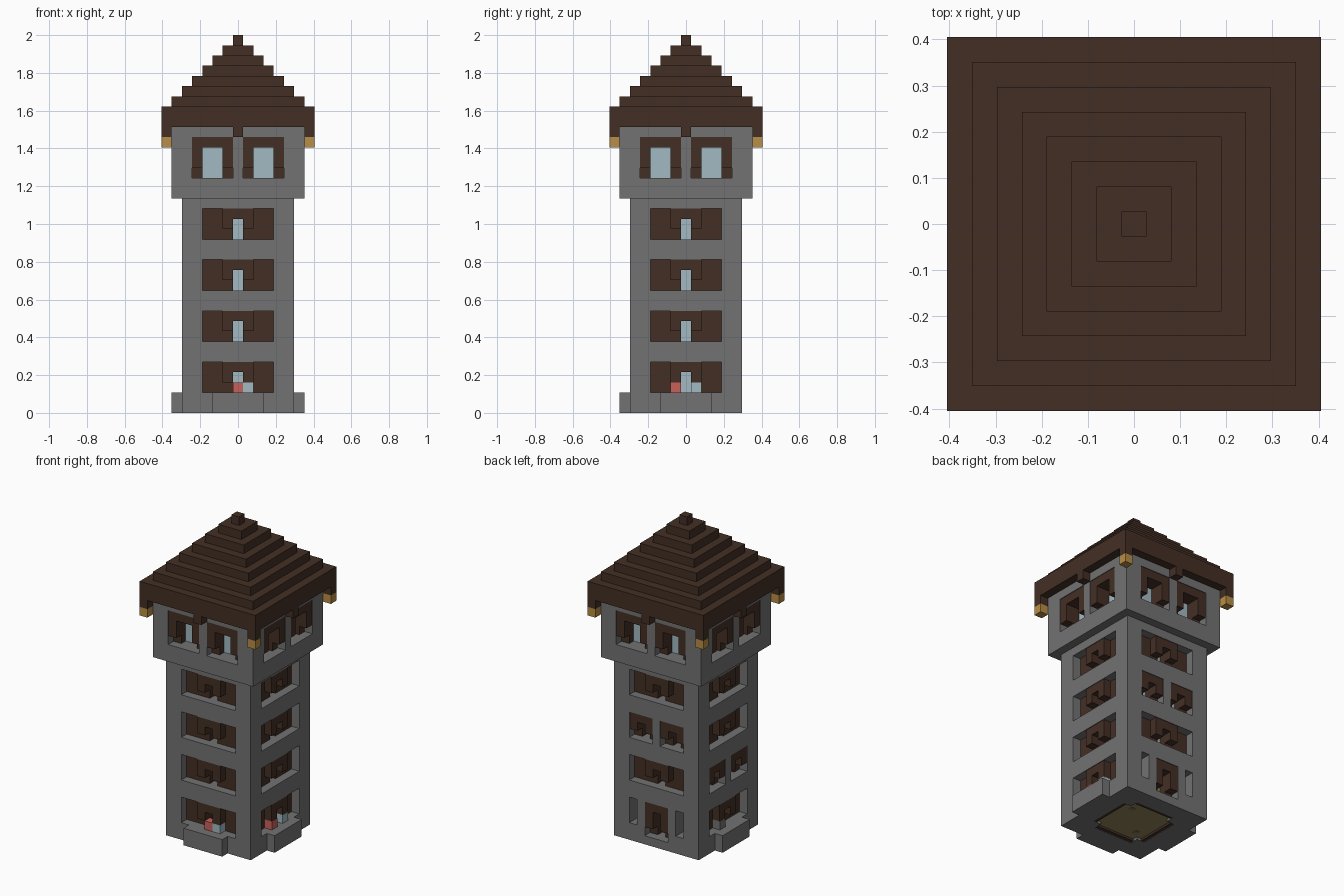
import bpy

V = 2 / 37  # edge of one block

cube = bpy.data.objects.get("Cube")
if cube:
    bpy.data.objects.remove(cube, do_unlink=True)


def material(name, rgb):
    m = bpy.data.materials.new(name)
    m.use_nodes = True
    m.diffuse_color = (*rgb, 1)
    m.node_tree.nodes["Principled BSDF"].inputs["Base Color"].default_value = (*rgb, 1)
    return m


stone = material("grey stone", (0.17, 0.17, 0.17))
wood = material("dark wood", (0.056, 0.028, 0.018))
glass = material("pale glass", (0.36, 0.49, 0.54))
gold = material("lantern gold", (0.48, 0.27, 0.06))
red = material("flower red", (0.58, 0.12, 0.10))
tan = material("floor tan", (0.28, 0.23, 0.09))


def build(name, boxes, mat):
    """One mesh made of boxes given by two opposite corners, in blocks."""
    verts, faces = [], []
    for lo, hi in boxes:
        n = len(verts)
        for z in (lo[2], hi[2]):
            for x, y in ((lo[0], lo[1]), (hi[0], lo[1]), (hi[0], hi[1]), (lo[0], hi[1])):
                verts.append((x * V, y * V, z * V))
        faces += [(n + 3, n + 2, n + 1, n), (n + 4, n + 5, n + 6, n + 7)]
        for i in range(4):
            j = (i + 1) % 4
            faces.append((n + i, n + j, n + 4 + j, n + 4 + i))
    mesh = bpy.data.meshes.new(name)
    mesh.from_pydata(verts, [], faces)
    mesh.materials.append(mat)
    ob = bpy.data.objects.new(name, mesh)
    bpy.context.collection.objects.link(ob)
    return ob


def slab(half, z0, z1):
    return (-half, -half, z0), (half, half, z1)


def on_side(side, half, u0, u1, d0, d1, z0, z1):
    """Box on a wall: u along it, d inward from it. Sides: front, left, back, right."""
    pts = [(u0, d0 - half), (u1, d1 - half)]
    for _ in range(side):
        pts = [(-y, x) for x, y in pts]
    (ax, ay), (bx, by) = pts
    return (min(ax, bx), min(ay, by), z0), (max(ax, bx), max(ay, by), z1)


DEEP = 1.98
body_cuts, gallery_cuts, frames, panes, tan_boxes = [], [], [], [], []


def arch(side, half, u, w, z, h, slit, slit_h, pane):
    """Recessed wooden arch with a projecting hood and a pane behind its slit."""
    a, b, s = u - w / 2, u + w / 2, slit / 2
    for d0, d1, base in ((1, DEEP, z), (0.08, 1, z + 1)):
        frames.append(on_side(side, half, a, u - s, d0, d1, base, z + h))
        frames.append(on_side(side, half, u + s, b, d0, d1, base, z + h))
        frames.append(on_side(side, half, u - s, u + s, d0, d1, z + slit_h, z + h))
    pane.append(on_side(side, half, u - s, u + s, 1.8, DEEP, z, z + slit_h))


# Tower windows and door
for side in range(4):
    for z in (2, 7, 12, 17):
        if (side, z) == (2, 2):
            body_cuts.append(on_side(side, 5.5, -1.5, 1.5, -1, DEEP, 1, 5))
            arch(side, 5.5, 0, 3, 1, 4, 1, 3, tan_boxes)
            for u in (-3, 3):
                body_cuts.append(on_side(side, 5.5, u - .5, u + .5, -1, DEEP, 2, 5))
        elif (side, z) in ((2, 12), (3, 7)):
            for u in (-2, 2):
                body_cuts.append(on_side(side, 5.5, u - 1.5, u + 1.5, -1, DEEP, z, z + 3))
                arch(side, 5.5, u, 3, z, 3, 1, 2, panes)
        else:
            body_cuts.append(on_side(side, 5.5, -3.5, 3.5, -1, DEEP, z, z + 3))
            arch(side, 5.5, 0, 3, z, 3, 1, 2, panes)
            for a in (-3.5, 1.5):
                frames.append(on_side(side, 5.5, a, a + 2, 1, DEEP, z, z + 3))
    # Gallery windows
    for u in (-2.5, 2.5):
        gallery_cuts.append(on_side(side, 6.5, u - 2, u + 2, -1, DEEP, 23, 27))
        arch(side, 6.5, u, 4, 23, 4, 2, 3, panes)

# Recessed floor underneath
body_cuts.append(slab(3.5, -1, 0.4))
tan_boxes.append(slab(3.2, 0.3, 0.45))
rim = [on_side(k, 3.5, -3.5, 3.5, 0, 0.4, 0.05, 0.42) for k in range(4)]
corners = [on_side(k, 3.5, -3.5, -2.5, 0, 1, 0, 0.42) for k in range(4)]
studs = [((-2, -2, 0.25), (-1.5, -1.5, 0.4)), ((1.5, 1.5, 0.25), (2, 2, 0.4))]


def carve(ob, cuts):
    cutter = build(ob.name + "_cutter", cuts, stone)
    cutter.hide_render = True
    mod = ob.modifiers.new("openings", "BOOLEAN")
    mod.operation, mod.solver, mod.object = "DIFFERENCE", "EXACT", cutter
    bpy.context.view_layer.objects.active = ob
    bpy.ops.object.modifier_apply(modifier=mod.name)
    bpy.data.objects.remove(cutter, do_unlink=True)


carve(build("tower_body", [slab(5.5, 0, 21)], stone), body_cuts)
carve(build("gallery", [slab(6.5, 21, 28)], stone), gallery_cuts)
build("window_frames", frames, wood)
build("window_panes", panes, glass)
build("floor_and_doorway", tan_boxes, tan)
build("floor_rim", rim, wood)
build("floor_corners", corners + studs, stone)

# Planters at the foot of three sides, with flowers on the sills
build("planters", [on_side(k, 5.5, -2.5, 2.5, -1, 0, 0, 2) for k in (0, 1, 3)], stone)
build("red_flowers", [on_side(0, 5.5, -0.5, 0.5, 0.05, 1, 2, 3),
                      on_side(1, 5.5, -1.5, -0.5, 0.05, 1, 2, 3)], red)
build("blue_flowers", [on_side(k, 5.5, 0.5, 1.5, 0.05, 1, 2, 3) for k in (0, 1)], glass)
build("sill_stone", [on_side(3, 5.5, -1.5, -0.5, 0.05, 1, 2, 3)], stone)

# Stepped roof, eave brackets and corner lanterns
steps = [slab(7.5, 28, 30)] + [slab(6.5 - i, 30 + i, 31 + i) for i in range(7)]
build("roof", steps, wood)
build("eave_brackets", [on_side(k, 7.5, u, u + 1, 0, 1, 27, 28)
                        for k in range(4) for u in (-7.5, -0.5)], wood)
build("corner_lanterns", [on_side(k, 7.5, -7.5, -6.5, 0, 1, 26, 27) for k in range(4)], gold)
